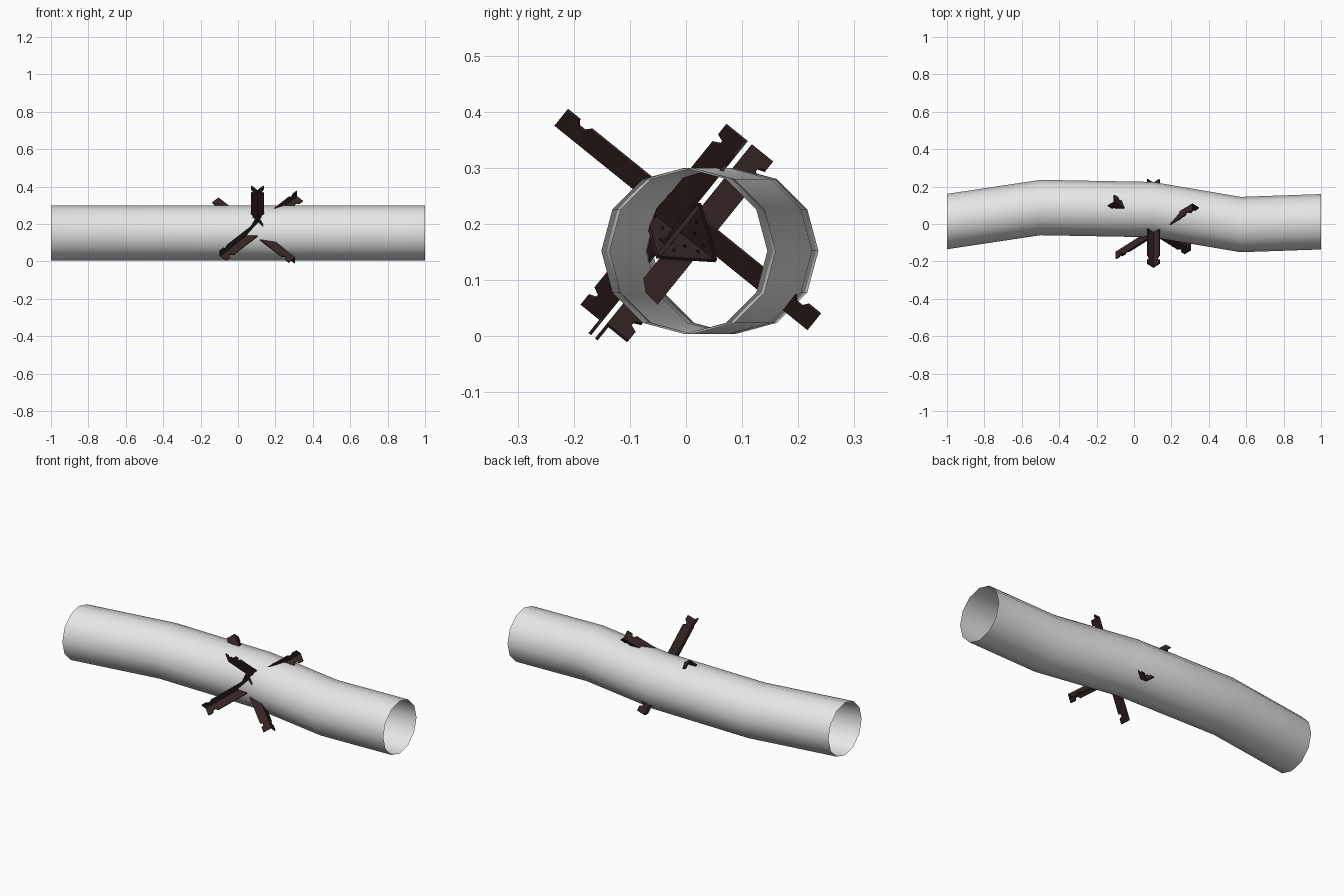
import bpy, bmesh, math
from mathutils import Vector, Matrix

if "Cube" in bpy.data.objects:
    bpy.data.objects.remove(bpy.data.objects["Cube"])


def material(name, rgb):
    m = bpy.data.materials.new(name)
    m.diffuse_color = (*rgb, 1)
    m.use_nodes = True
    m.node_tree.nodes["Principled BSDF"].inputs["Base Color"].default_value = m.diffuse_color
    return m


PALE = material("pale_grey", (0.8, 0.8, 0.8))
IRON = material("dark_brown", (0.036, 0.018, 0.018))
RIVET = material("rivet_black", (0.015, 0.008, 0.008))


def make(name, bm, mat):
    me = bpy.data.meshes.new(name)
    bm.to_mesh(me)
    bm.free()
    me.materials.append(mat)
    ob = bpy.data.objects.new(name, me)
    bpy.context.collection.objects.link(ob)
    return ob


# Open twelve-sided bent pipe
bm = bmesh.new()
rings = []
for x, y in [(-1, .013), (-.5, .088), (.1, .077), (.57, -.003), (1, .012)]:
    ring = []
    for i in range(12):
        t = math.tau * i / 12
        ring.append(bm.verts.new((x, y + .148 * math.cos(t), .152 + .148 * math.sin(t))))
    rings.append(ring)
for r, s in zip(rings, rings[1:]):
    for i in range(12):
        j = (i + 1) % 12
        f = bm.faces.new((r[i], r[j], s[j], s[i]))
        f.smooth = True
bmesh.ops.recalc_face_normals(bm, faces=bm.faces)
make("bent_pipe", bm, PALE)

# Tilted frame of the three crossing beams
O = Vector((.104, -.013, .188))
a = Vector((0, .78, -.63)).normalized()
n = Vector((0, .63, .78)).normalized()
ex = Vector((1, 0, 0))
b = (ex - n).normalized()
c = (ex + n).normalized()
H, W, T, G = .29, .049, .006, .0045   # half length, flange width, thickness, half gap

# Flange outline: (along, across), notched near both ends on the outer edge
half = [(H, 0), (H, W), (H - .028, W), (H - .035, W - .013), (H - .047, W - .013), (H - .056, W)]
flange = half + [(-u, v) for u, v in reversed(half)]


def slab(bm, pts, origin, u, v, w, thick):
    """Extrude a flat outline in the u-v plane by thick along w."""
    low = [bm.verts.new(origin + u * p + v * q) for p, q in pts]
    f = bm.faces.new(low)
    ext = bmesh.ops.extrude_face_region(bm, geom=[f])
    vs = [e for e in ext["geom"] if isinstance(e, bmesh.types.BMVert)]
    bmesh.ops.translate(bm, verts=vs, vec=w * thick)
    bmesh.ops.recalc_face_normals(bm, faces=bm.faces)


# Angle-iron beams: axis and the directions of the two flanges
for k, (axis, p, q) in enumerate([(a, -b, c), (b, a, -c), (c, -a, b)]):
    bm = bmesh.new()
    ridge = O + (p + q) * G
    slab(bm, flange, ridge, axis, p, q, T)
    slab(bm, flange, ridge, axis, q, p, T)
    make(f"angle_beam_{k + 1}", bm, IRON)

# Diamond gusset plates between the beams, with rivets
R = .086
for k, (u, v, w) in enumerate([(a, b, c), (b, c, a), (c, a, b)]):
    bm = bmesh.new()
    slab(bm, [(R, 0), (0, R), (-R, 0), (0, -R)], O - w * .004, u, v, w, .008)
    make(f"gusset_plate_{k + 1}", bm, IRON)
    bm = bmesh.new()
    rot = Matrix((u, v, w)).transposed().to_4x4()
    for s in (-1, 1):
        for t in (-1, 1):
            for d, e in ((.05, .015), (.015, .05), (.025, .025)):
                pos = O + u * s * d + v * t * e
                bmesh.ops.create_cone(bm, cap_ends=True, segments=6, radius1=.003, radius2=.003,
                                      depth=.012, matrix=Matrix.Translation(pos) @ rot)
    make(f"rivets_{k + 1}", bm, RIVET)
